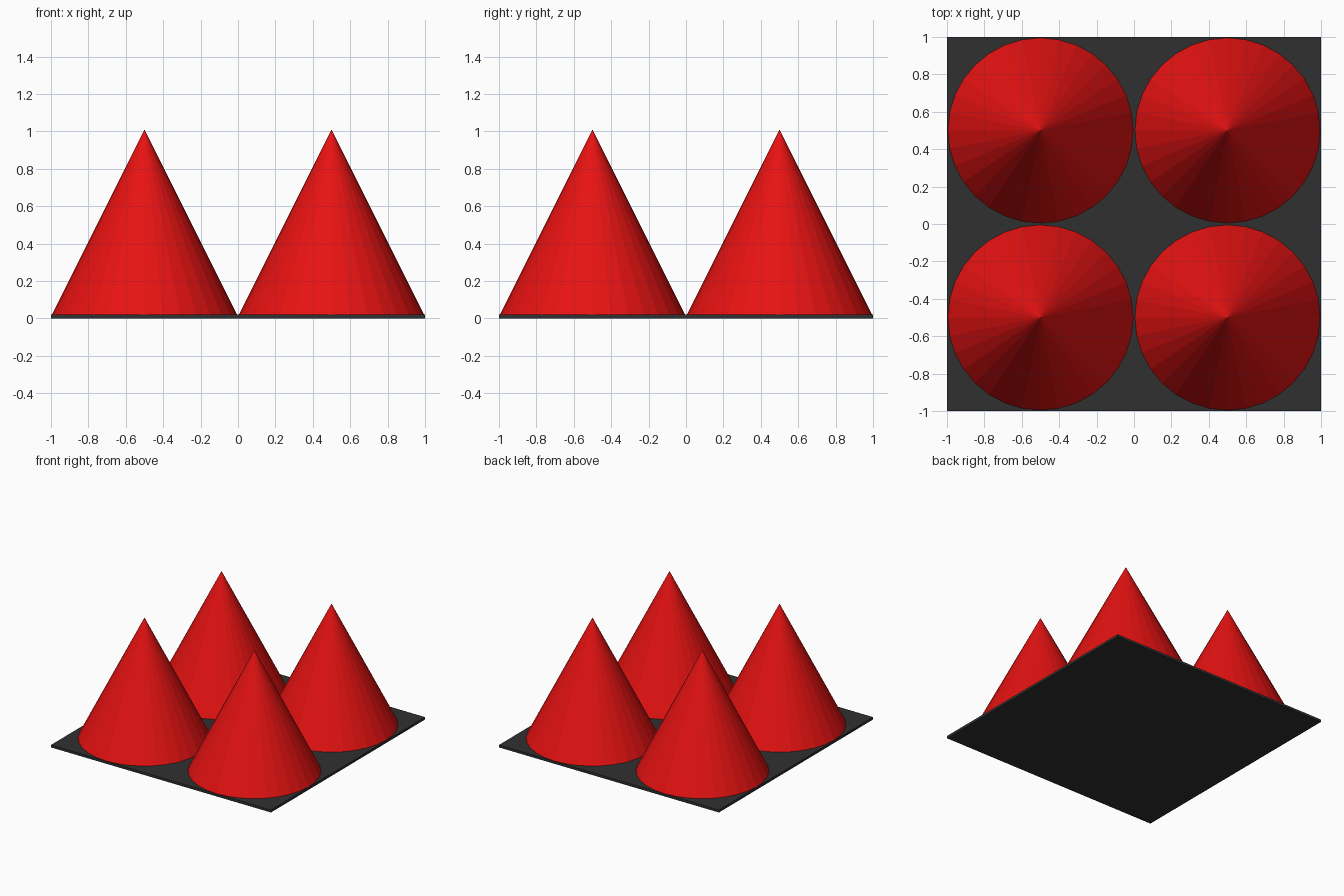
import bpy

cube = bpy.data.objects.get("Cube")
if cube:
    bpy.data.objects.remove(cube, do_unlink=True)


def make_material(name, color):
    mat = bpy.data.materials.new(name)
    mat.use_nodes = True
    mat.diffuse_color = color
    mat.node_tree.nodes["Principled BSDF"].inputs["Base Color"].default_value = color
    return mat


red = make_material("red", (0.8, 0.006, 0.006, 1))
charcoal = make_material("charcoal", (0.03, 0.03, 0.03, 1))

PLATE = 0.02   # plate thickness
RADIUS = 0.5
HEIGHT = 1.0

# Square base plate
bpy.ops.mesh.primitive_cube_add(size=1, location=(0, 0, PLATE / 2))
plate = bpy.context.object
plate.name = "base_plate"
plate.scale = (2, 2, PLATE)
bpy.ops.object.transform_apply(location=False, rotation=False, scale=True)
plate.data.materials.append(charcoal)

# Four faceted cones, sunk halfway into the plate
for y, depth_name in ((-RADIUS, "front"), (RADIUS, "back")):
    for x, side_name in ((-RADIUS, "right"), (RADIUS, "left")):
        bpy.ops.mesh.primitive_cone_add(
            vertices=32, radius1=RADIUS, radius2=0, depth=HEIGHT,
            location=(x, y, PLATE / 2 + HEIGHT / 2))
        cone = bpy.context.object
        cone.name = f"cone_{depth_name}_{side_name}"
        cone.data.materials.append(red)
